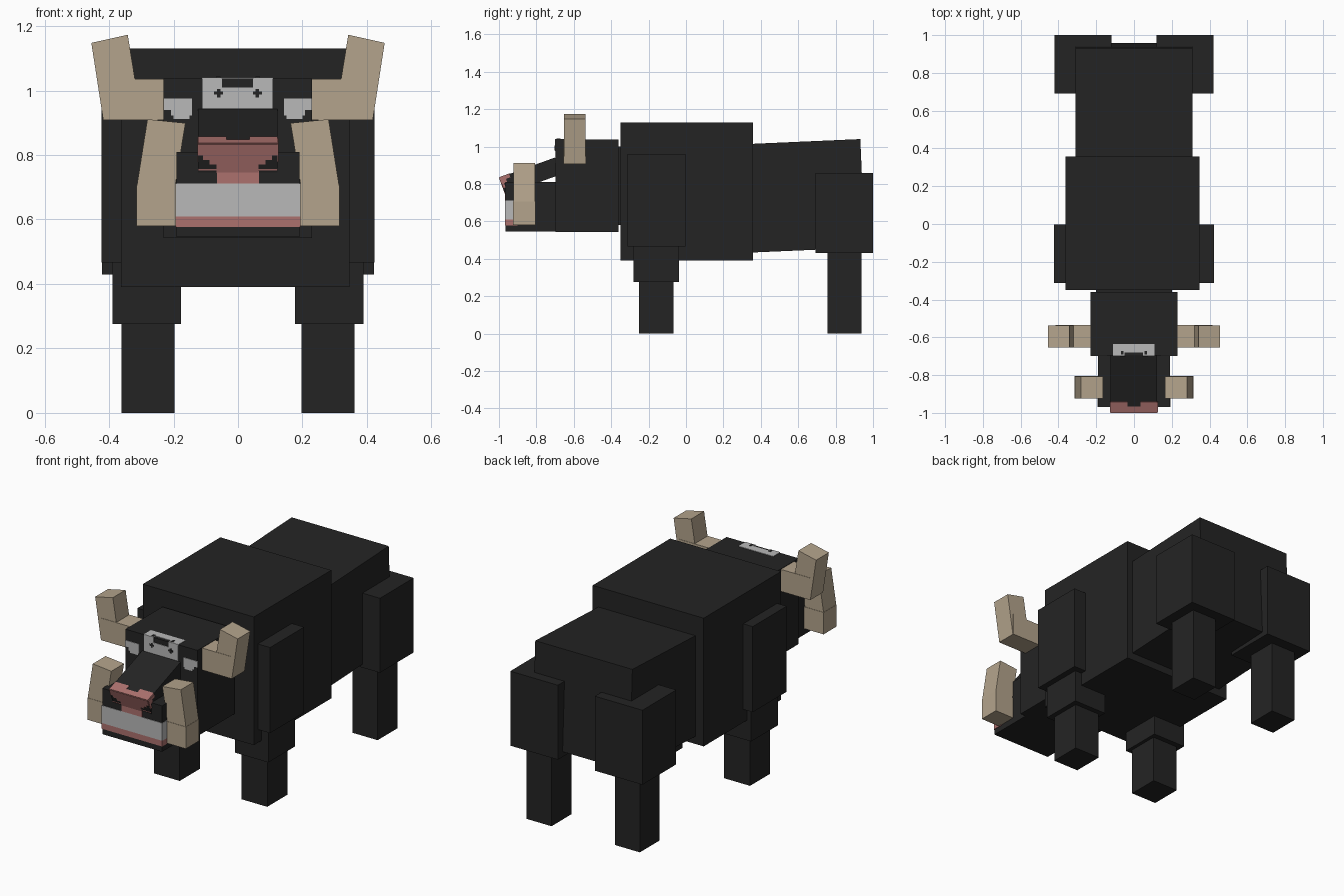
import bpy, bmesh
from mathutils import Vector

if "Cube" in bpy.data.objects:
    bpy.data.objects.remove(bpy.data.objects["Cube"])


def material(name, rgb):
    m = bpy.data.materials.new(name)
    m.diffuse_color = (*rgb, 1)
    m.use_nodes = True
    m.node_tree.nodes["Principled BSDF"].inputs["Base Color"].default_value = m.diffuse_color
    return m


BLACK = material("black_hide", (0.0175, 0.0175, 0.0175))
WHITE = material("pale_grey", (0.48, 0.48, 0.48))
TAN = material("horn_tan", (0.456, 0.371, 0.263))
PINK = material("nose_pink", (0.413, 0.165, 0.155))


def finish(name, bm, mat):
    bmesh.ops.recalc_face_normals(bm, faces=bm.faces)
    me = bpy.data.meshes.new(name)
    bm.to_mesh(me)
    bm.free()
    me.materials.append(mat)
    ob = bpy.data.objects.new(name, me)
    bpy.context.collection.objects.link(ob)
    return ob


def add_prism(bm, base, offset):
    """Extrude a planar outline along an offset."""
    a = [bm.verts.new(p) for p in base]
    b = [bm.verts.new(Vector(p) + Vector(offset)) for p in base]
    n = len(a)
    bm.faces.new(a)
    bm.faces.new(b[::-1])
    for i in range(n):
        j = (i + 1) % n
        bm.faces.new((a[i], b[i], b[j], a[j]))


def prism_x(name, mat, x0, x1, yz):
    bm = bmesh.new()
    add_prism(bm, [(x0, y, z) for y, z in yz], (x1 - x0, 0, 0))
    return finish(name, bm, mat)


def prism_y(name, mat, y0, y1, xz):
    bm = bmesh.new()
    add_prism(bm, [(x, y0, z) for x, z in xz], (0, y1 - y0, 0))
    return finish(name, bm, mat)


def box(name, mat, x0, x1, y0, y1, z0, z1):
    return prism_x(name, mat, x0, x1, [(y0, z0), (y1, z0), (y1, z1), (y0, z1)])


def plates(name, mat, origin, u, v, n, rects, t=0.003):
    """Thin painted rectangles (u0, u1, v0, v1) on a plane with outward normal n."""
    o, u, v, n = (Vector(w) for w in (origin, u, v, n))
    bm = bmesh.new()
    for u0, u1, v0, v1 in rects:
        base = [o + u * a + v * b - n * 0.002
                for a, b in ((u0, v0), (u1, v0), (u1, v1), (u0, v1))]
        add_prism(bm, base, n * (t + 0.002))
    return finish(name, bm, mat)


# Torso
box("chest", BLACK, -0.363, 0.346, -0.35, 0.357, 0.39, 1.13)
prism_x("hindquarters", BLACK, -0.31, 0.31,
        [(0.25, 0.429), (0.957, 0.46), (0.932, 1.04), (0.25, 1.01)])
box("neck", BLACK, -0.2, 0.2, -0.40, -0.30, 0.58, 1.0)

# Legs, horns and tusks on both sides
for s, side in ((-1, "left"), (1, "right")):
    def pair(name, x0, x1, *rest):
        box(f"{side}_{name}", BLACK, s * x0, s * x1, *rest)

    pair("shoulder", 0.22, 0.424, -0.313, -0.003, 0.466, 0.96)
    pair("front_upper_leg", 0.177, 0.39, -0.28, -0.037, 0.275, 0.5)
    pair("front_lower_leg", 0.197, 0.362, -0.25, -0.067, 0.0, 0.28)
    pair("thigh", 0.118, 0.422, 0.692, 1.0, 0.43, 0.86)
    pair("hind_lower_leg", 0.202, 0.362, 0.757, 0.938, 0.0, 0.44)

    def horn(name, y0, y1, xz):
        prism_y(f"{side}_{name}", TAN, y0, y1, [(s * x, z) for x, z in xz])

    horn("horn_base", -0.655, -0.535,
         [(0.2, 0.909), (0.416, 0.909), (0.416, 1.036), (0.2, 1.036)])
    horn("horn_tip", -0.653, -0.537,
         [(0.303, 0.932), (0.418, 0.908), (0.455, 1.148), (0.342, 1.173)])
    horn("tusk_base", -0.925, -0.805,
         [(0.18, 0.58), (0.315, 0.58), (0.315, 0.706), (0.18, 0.706)])
    horn("tusk_tip", -0.923, -0.807,
         [(0.198, 0.685), (0.314, 0.703), (0.281, 0.911), (0.163, 0.899)])

# Head, muzzle and sloping nose bridge
box("head", BLACK, -0.231, 0.229, -0.697, -0.36, 0.543, 1.038)
box("muzzle", BLACK, -0.191, 0.191, -0.965, -0.68, 0.545, 0.81)
prism_x("nose_bridge", BLACK, -0.124, 0.122,
        [(-0.997, 0.834), (-0.68, 0.949), (-0.65, 0.858), (-0.965, 0.745)])

# Painted bands around the mouth
X, Y, Z = Vector((1, 0, 0)), Vector((0, 1, 0)), Vector((0, 0, 1))
front = (0, -0.965, 0)
plates("teeth_front", WHITE, front, X, Z, -Y, [(-0.193, 0.193, 0.61, 0.712)])
plates("lip_front", PINK, front, X, Z, -Y,
       [(-0.193, 0.193, 0.577, 0.61), (-0.065, 0.065, 0.712, 0.75)])
for s, side in ((-1, "left"), (1, "right")):
    at = (s * 0.191, 0, 0)
    plates(f"{side}_teeth", WHITE, at, Y, Z, X * s, [(-0.966, -0.9, 0.61, 0.712)])
    plates(f"{side}_lip", PINK, at, Y, Z, X * s, [(-0.966, -0.9, 0.577, 0.61)])

# Pink nose tip: top strip with a notch, tapering front, stepped sides
back = Vector((0, 0.94, 0.341))
down = Vector((0, 0.341, -0.94))
tip = (0, -0.997, 0.834)
plates("nose_top", PINK, tip, X, back, -down,
       [(-0.124, -0.035, 0, 0.06), (-0.035, 0.035, 0, 0.033), (0.035, 0.122, 0, 0.06)])
plates("nose_front", PINK, tip, X, down, -back,
       [(-0.124, 0.122, 0, 0.037), (-0.108, 0.106, 0.037, 0.051),
        (-0.088, 0.086, 0.051, 0.066), (-0.066, 0.064, 0.066, 0.095),
        (-0.124, 0.122, 0.082, 0.086)])
for s, side in ((-1, "left"), (1, "right")):
    plates(f"{side}_nose_side", PINK, (s * 0.123, -0.997, 0.834), back, down, X * s,
           [(0, 0.055, 0, 0.018), (0, 0.03, 0.018, 0.036), (0, 0.013, 0.036, 0.06)])

# Pale brow patch folded over the top edge of the head
face = (0, -0.697, 0)
crown = (0, 0, 1.038)
plates("brow_front", WHITE, face, X, Z, -Y,
       [(-0.11, 0.107, 0.945, 1.01), (-0.11, -0.05, 1.01, 1.04), (0.047, 0.107, 1.01, 1.04)])
plates("brow_top", WHITE, crown, X, Y, Z,
       [(-0.112, 0.109, -0.681, -0.635), (-0.112, -0.05, -0.699, -0.681),
        (0.047, 0.109, -0.699, -0.681)])

# Eye spots and cheek patches
for s, side in ((-1, "left"), (1, "right")):
    u = X * s
    plates(f"{side}_eye", BLACK, face, u, Z, -Y,
           [(0.046, 0.074, 0.987, 0.997), (0.055, 0.065, 0.978, 1.005)], 0.005)
    plates(f"{side}_eye_top", BLACK, crown, u, Y, Z,
           [(0.055, 0.068, -0.692, -0.672)], 0.005)
    plates(f"{side}_cheek_patch", WHITE, face, u, Z, -Y,
           [(0.142, 0.23, 0.94, 0.976), (0.142, 0.208, 0.922, 0.94),
            (0.15, 0.2, 0.911, 0.922)])
